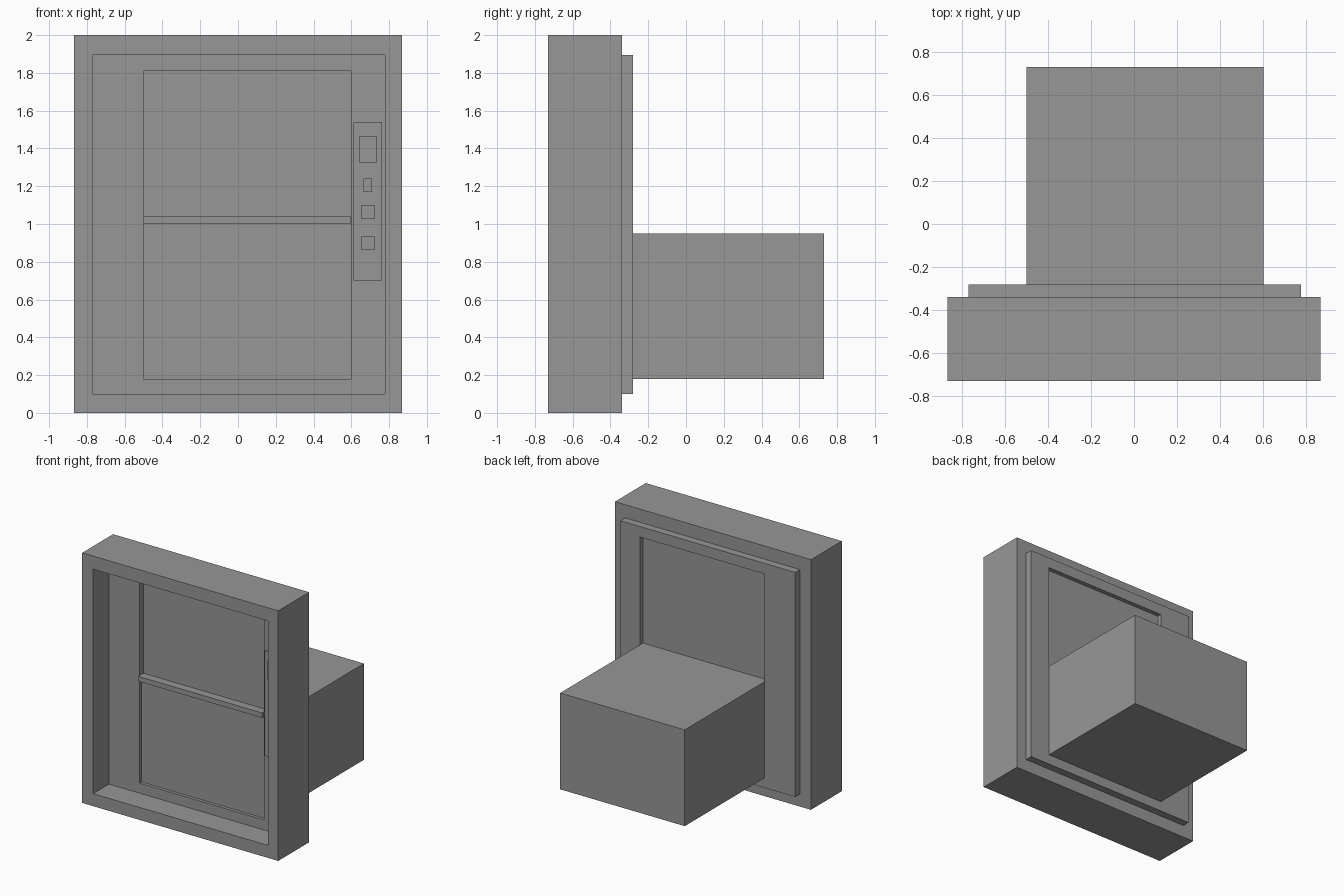
import bpy
import bmesh

cube = bpy.data.objects.get("Cube")
if cube:
    bpy.data.objects.remove(cube, do_unlink=True)

grey = bpy.data.materials.new("plain grey")
grey.use_nodes = True
colour = (0.31, 0.31, 0.31, 1)
grey.diffuse_color = colour
grey.node_tree.nodes["Principled BSDF"].inputs["Base Color"].default_value = colour


def finish(name, bm):
    bmesh.ops.recalc_face_normals(bm, faces=bm.faces)
    mesh = bpy.data.meshes.new(name)
    bm.to_mesh(mesh)
    bm.free()
    mesh.materials.append(grey)
    obj = bpy.data.objects.new(name, mesh)
    bpy.context.collection.objects.link(obj)
    return obj


def box(name, x, y, z):
    """Block given by its (low, high) extent on each axis."""
    bm = bmesh.new()
    bmesh.ops.create_cube(bm, size=1)
    for v in bm.verts:
        v.co = [(lo + hi) / 2 + c * (hi - lo)
                for c, (lo, hi) in zip(v.co, (x, y, z))]
    return finish(name, bm)


def ring(name, outer, inner, y):
    """Rectangular frame; outer and inner are (x range, z range)."""
    bm = bmesh.new()
    loops = []
    for (x, z), depth in ((outer, y[0]), (inner, y[0]), (inner, y[1]), (outer, y[1])):
        corners = ((x[0], z[0]), (x[1], z[0]), (x[1], z[1]), (x[0], z[1]))
        loops.append([bm.verts.new((px, depth, pz)) for px, pz in corners])
    for a, b in zip(loops, loops[1:] + loops[:1]):
        for i in range(4):
            j = (i + 1) % 4
            bm.faces.new((a[i], a[j], b[j], b[i]))
    return finish(name, bm)


# Surround and the thinner board set inside it
opening = ((-0.77, 0.777), (0.1, 1.895))
hatch_x = (-0.5, 0.602)
ring("outer_frame", ((-0.867, 0.867), (0, 2)), opening, (-0.73, -0.34))
ring("inner_board", opening, (hatch_x, (0.18, 1.81)), (-0.53, -0.28))

# Recessed door panels, the rail between them and the rear compartment
panel_back = -0.315
box("upper_panel", hatch_x, (-0.48, panel_back), (1.0, 1.81))
box("lower_panel", hatch_x, (-0.505, panel_back), (0.18, 1.0))
box("door_rail", (-0.5, 0.595), (-0.545, -0.48), (1.0, 1.04))
box("rear_compartment", hatch_x, (panel_back, 0.73), (0.18, 0.95))

# Control strip with its display and buttons
box("control_strip", (0.612, 0.762), (-0.54, -0.53), (0.7, 1.54))
controls = {
    "display": ((0.64, 0.735), (1.325, 1.465)),
    "indicator": ((0.665, 0.71), (1.17, 1.24)),
    "upper_button": ((0.65, 0.725), (1.03, 1.10)),
    "lower_button": ((0.65, 0.725), (0.865, 0.935)),
}
for name, (x, z) in controls.items():
    box(name, x, (-0.55, -0.54), z)
